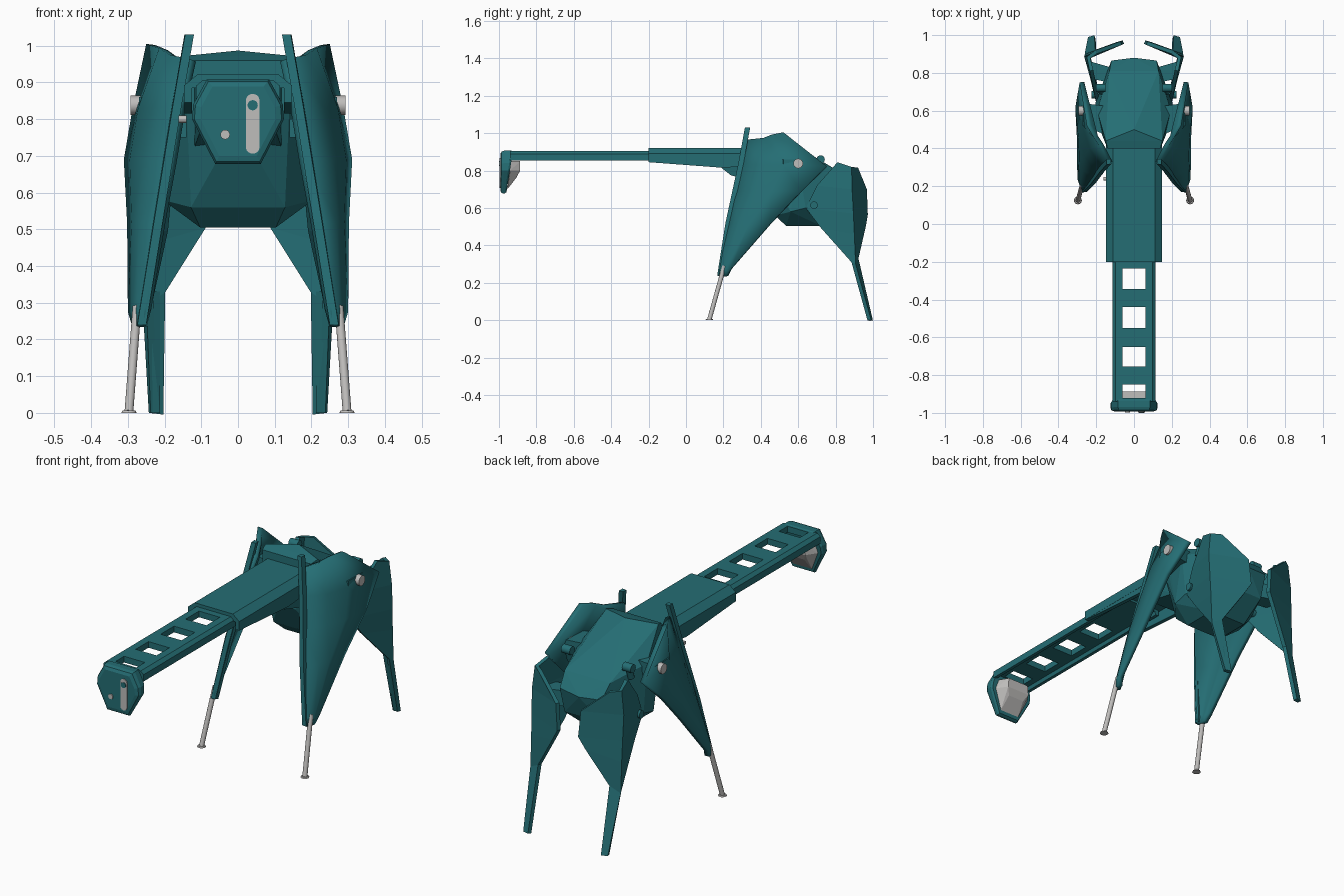
import bpy, bmesh, math
from mathutils import Vector

if "Cube" in bpy.data.objects:
    bpy.data.objects.remove(bpy.data.objects["Cube"])


def material(name, rgb):
    m = bpy.data.materials.new(name)
    m.diffuse_color = (*rgb, 1)
    m.use_nodes = True
    m.node_tree.nodes["Principled BSDF"].inputs["Base Color"].default_value = m.diffuse_color
    return m


TEAL = material("teal", (0.018, 0.155, 0.175))
GREY = material("light grey", (0.52, 0.51, 0.50))


def make(name, bm, mat=TEAL, mirror=False, solid=0, smooth=None):
    me = bpy.data.meshes.new(name)
    if not solid:
        bmesh.ops.recalc_face_normals(bm, faces=bm.faces[:])
    bm.to_mesh(me)
    bm.free()
    me.materials.append(mat)
    ob = bpy.data.objects.new(name, me)
    bpy.context.collection.objects.link(ob)
    if solid:
        md = ob.modifiers.new("thickness", 'SOLIDIFY')
        md.thickness, md.offset = solid, -1
    if mirror:
        md = ob.modifiers.new("mirror", 'MIRROR')
        md.merge_threshold = 0.0001
    if smooth:
        bpy.context.view_layer.objects.active = ob
        ob.select_set(True)
        bpy.ops.object.shade_smooth_by_angle(angle=math.radians(smooth))
        ob.select_set(False)
    return ob


def both(pts):
    return [(s * x, y, z) for x, y, z in pts for s in (1, -1)]


def hull(name, pts, **k):
    bm = bmesh.new()
    for p in pts:
        bm.verts.new(p)
    r = bmesh.ops.convex_hull(bm, input=bm.verts[:])
    junk = {g for g in r["geom_interior"] + r["geom_unused"] if isinstance(g, bmesh.types.BMVert)}
    bmesh.ops.delete(bm, geom=list(junk), context='VERTS')
    bmesh.ops.dissolve_limit(bm, angle_limit=0.02, verts=bm.verts[:], edges=bm.edges[:])
    return make(name, bm, **k)


def box(name, a, b, **k):
    return hull(name, [(x, y, z) for x in (a[0], b[0]) for y in (a[1], b[1]) for z in (a[2], b[2])], **k)


def loft(name, rings, closed=True, **k):
    bm = bmesh.new()
    vs = [[bm.verts.new(p) for p in r] for r in rings]
    n = len(rings[0])
    for a, b in zip(vs, vs[1:]):
        for i in range(n if closed else n - 1):
            j = (i + 1) % n
            bm.faces.new((a[i], b[i], b[j], a[j]))
    if closed:
        bm.faces.new(vs[0])
        bm.faces.new(vs[-1])
    return make(name, bm, **k)


def extrude_y(name, profile, y0, y1, **k):
    return loft(name, [[(x, y, z) for x, z in profile] for y in (y0, y1)], **k)


def rod(name, a, b, r, r2=None, n=16, **k):
    a, b = Vector(a), Vector(b)
    q = (b - a).to_track_quat('Z', 'Y')
    ring = [Vector((math.cos(t), math.sin(t), 0)) for t in [2 * math.pi * i / n for i in range(n)]]
    return loft(name, [[c + q @ (v * rr) for v in ring] for c, rr in ((a, r), (b, r2 or r))], smooth=35, **k)


# Faceted central body
hull("body", both([
    (.14, .40, .96), (.15, .44, .972), (0, .50, .987), (.14, .40, .84),
    (.195, .60, .84), (.13, .81, .80), (.12, .865, .73), (0, .88, .72),
    (.05, .40, .70), (.128, .475, .56), (.103, .535, .505), (.205, .56, .58),
    (.205, .64, .60), (.103, .72, .505), (.11, .84, .60)]))

# Boom: wide sleeve, tapered root and windowed inner rail
extrude_y("boom_sleeve", [(-.11, .922), (.11, .922), (.147, .892), (.147, .845), (.125, .845),
                          (.125, .885), (-.125, .885), (-.125, .845), (-.147, .845), (-.147, .892)], -.2, .45)
hull("boom_sleeve_cheek", [(x, y, z) for x in (.125, .146) for y, z in
                           ((-.2, .86), (-.2, .845), (.2, .815), (.4, .83), (.4, .87))], mirror=True)
hull("boom_root", both([(.10, .17, .83), (.10, .24, .775), (.12, .45, .72), (.12, .45, .89), (.11, .17, .89)]))
extrude_y("boom_rail", [(.06, .905), (.098, .905), (.115, .89), (.115, .855), (.098, .855),
                        (.092, .873), (.06, .873)], -.94, .05, mirror=True)
for y0, y1 in ((-.94, -.92), (-.85, -.755), (-.65, -.55), (-.44, -.345), (-.235, .05)):
    box("boom_crossbar", (-.06, y0, .873), (.06, y1, .905))

# Head shield at the end of the boom
outline = [(.085, .908), (.122, .84), (.125, .80), (.062, .678), (-.062, .678), (-.125, .80), (-.122, .84), (-.085, .908)]


def head_ring(y, lean, s):
    return [(x * s, y - lean * (.91 - z), .80 + (z - .80) * s) for x, z in outline]


loft("head_shield", [head_ring(-.925, .15, .95), head_ring(-.935, .15, 1), head_ring(-.968, .05, 1),
                     head_ring(-.985, .02, .95), head_ring(-.993, 0, .82)])
hull("head_lens_housing", both([(.09, -.94, .85), (.10, -.94, .80), (.055, -.955, .70),
                                (.06, -.887, .85), (.065, -.887, .80), (.045, -.905, .765)]), mat=GREY)
pill = [(.04 + .019 * math.cos(t), (.85 if math.sin(t) > 0 else .725) + .019 * math.sin(t))
        for t in [math.pi * (i + .5) / 8 for i in range(16)]]
extrude_y("head_sensor_strip", pill, -.985, -.997, mat=GREY)
rod("head_sensor_eye", (.04, -.99, .838), (.04, -1, .838), .014)
rod("head_sensor_dot", (-.035, -.985, .758), (-.035, -.998, .758), .013, mat=GREY)

# Front legs: curved armour panel, rows from top to bottom, front edge to rear edge
loft("front_leg_panel", [
    [(.135, .32, .965), (.185, .415, .975), (.215, .46, .993), (.25, .52, 1.005)],
    [(.163, .285, .84), (.235, .40, .83), (.272, .52, .83), (.288, .75, .825)],
    [(.187, .25, .69), (.26, .36, .69), (.295, .46, .69), (.311, .615, .69)],
    [(.217, .215, .52), (.27, .28, .52), (.29, .34, .52), (.302, .45, .515)],
    [(.25, .175, .29), (.275, .185, .28), (.29, .21, .275), (.30, .24, .275)],
    [(.257, .17, .24), (.273, .172, .237), (.282, .19, .235), (.288, .22, .235)]],
    closed=False, solid=.025, mirror=True, smooth=30)
# Rib along the leading edge, rising above the panel
loft("front_leg_rib", [[(x - .012, y, z), (x + .012, y - .003, z), (x + .014, y + .025, z), (x - .01, y + .025, z)]
                       for x, y, z in ((.132, .318, 1.03), (.165, .283, .84), (.217, .214, .52), (.262, .17, .24))],
     mirror=True)
rod("front_leg_pivot", (.24, .60, .838), (.293, .60, .838), .026, mat=GREY, mirror=True)
rod("front_leg_strut", (.275, .205, .29), (.297, .125, .004), .012, mat=GREY, mirror=True)
rod("front_leg_foot", (.297, .125, 0), (.297, .125, .006), .021, .018, mat=GREY, mirror=True)
# Arms joining the front legs to the body
hull("front_leg_arm", [(x, y, z) for x, y0, y1 in ((.12, .46, .62), (.27, .52, .64))
                       for y in (y0, y1) for z in (.79, .86)], mirror=True)
box("front_leg_bracket", (.14, .33, .75), (.165, .38, .80), mirror=True)
rod("front_leg_lock_pin", (-.14, .24, .80), (-.162, .24, .80), .01, mat=GREY)

# Rear legs: folded plate; side edge, ridge, inner rear edge
loft("rear_leg_panel", [
    [(.235, .81, .845), (.25, .885, .82), (.205, .92, .815)],
    [(.212, .70, .72), (.264, .888, .70), (.072, .967, .70)],
    [(.20, .64, .60), (.262, .895, .57), (.06, .972, .565)],
    [(.21, .72, .495), (.26, .90, .46), (.095, .962, .505)],
    [(.25, .885, .31), (.26, .907, .30), (.205, .922, .33)],
    [(.238, .97, 0), (.243, .99, 0), (.21, .999, 0)]],
    closed=False, solid=.02, mirror=True)
hull("rear_leg_shin", [(.212, .90, .33), (.25, .885, .33), (.255, .90, .33), (.215, .915, .33),
                       (.212, .972, 0), (.238, .972, 0), (.24, .99, 0), (.212, .994, 0)], mirror=True)
hull("rear_leg_arm", [(x, y, z) for x, y0, y1 in ((.09, .74, .82), (.23, .77, .86))
                      for y in (y0, y1) for z in (.62, .70)], mirror=True)
# Hinge knuckles beside the body
rod("upper_hinge", (.15, .72, .86), (.20, .72, .86), .022, mirror=True)
rod("upper_hinge_lug", (.175, .70, .80), (.175, .72, .86), .016, mirror=True)
rod("lower_hinge", (.16, .685, .615), (.225, .685, .615), .02, mirror=True)
